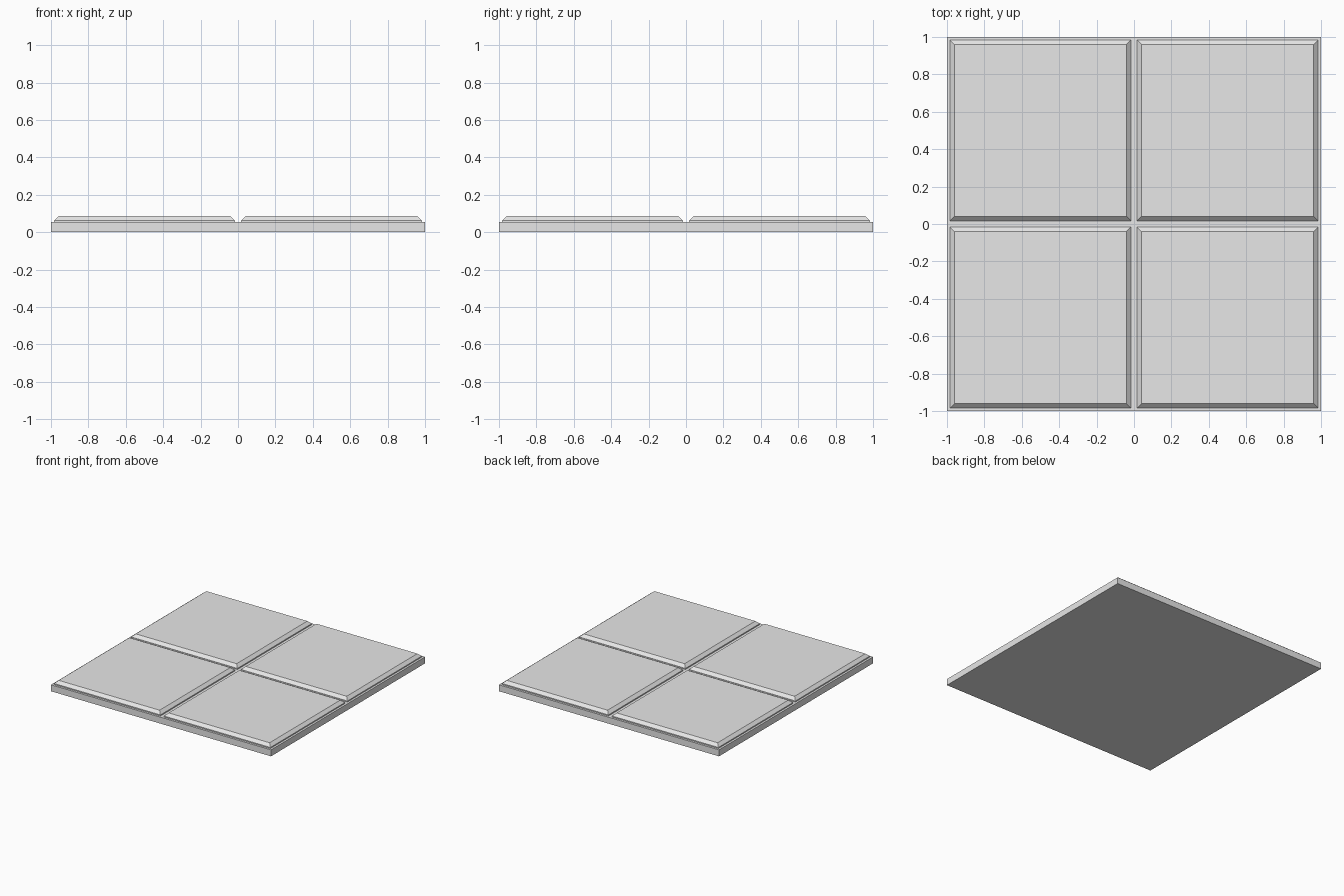
import bpy
import bmesh

if "Cube" in bpy.data.objects:
    bpy.data.objects.remove(bpy.data.objects["Cube"])

grey = bpy.data.materials.new("light_grey")
grey.diffuse_color = (0.8, 0.8, 0.8, 1)
grey.use_nodes = True
grey.node_tree.nodes["Principled BSDF"].inputs["Base Color"].default_value = grey.diffuse_color


def slab(name, cx, cy, rings):
    """Square slab lofted through (half width, z) rings, capped at both ends."""
    bm = bmesh.new()
    loops = [[bm.verts.new((sx * h, sy * h, z))
              for sx, sy in ((-1, -1), (1, -1), (1, 1), (-1, 1))]
             for h, z in rings]
    for low, high in zip(loops, loops[1:]):
        for i in range(4):
            j = (i + 1) % 4
            bm.faces.new((low[i], low[j], high[j], high[i]))
    bm.faces.new(loops[0][::-1])
    bm.faces.new(loops[-1])
    mesh = bpy.data.meshes.new(name)
    bm.to_mesh(mesh)
    bm.free()
    mesh.materials.append(grey)
    obj = bpy.data.objects.new(name, mesh)
    obj.location = (cx, cy, 0)
    bpy.context.collection.objects.link(obj)


# Grout base
BASE_TOP = 0.053
slab("floor_base", 0, 0, [(1.0, 0), (1.0, BASE_TOP)])

# Four chamfered floor tiles
for x in (-0.5, 0.5):
    for y in (-0.5, 0.5):
        name = "tile_" + ("front" if y < 0 else "back") + ("_left" if x < 0 else "_right")
        slab(name, x, y, [(0.483, BASE_TOP), (0.483, 0.062), (0.459, 0.085)])
